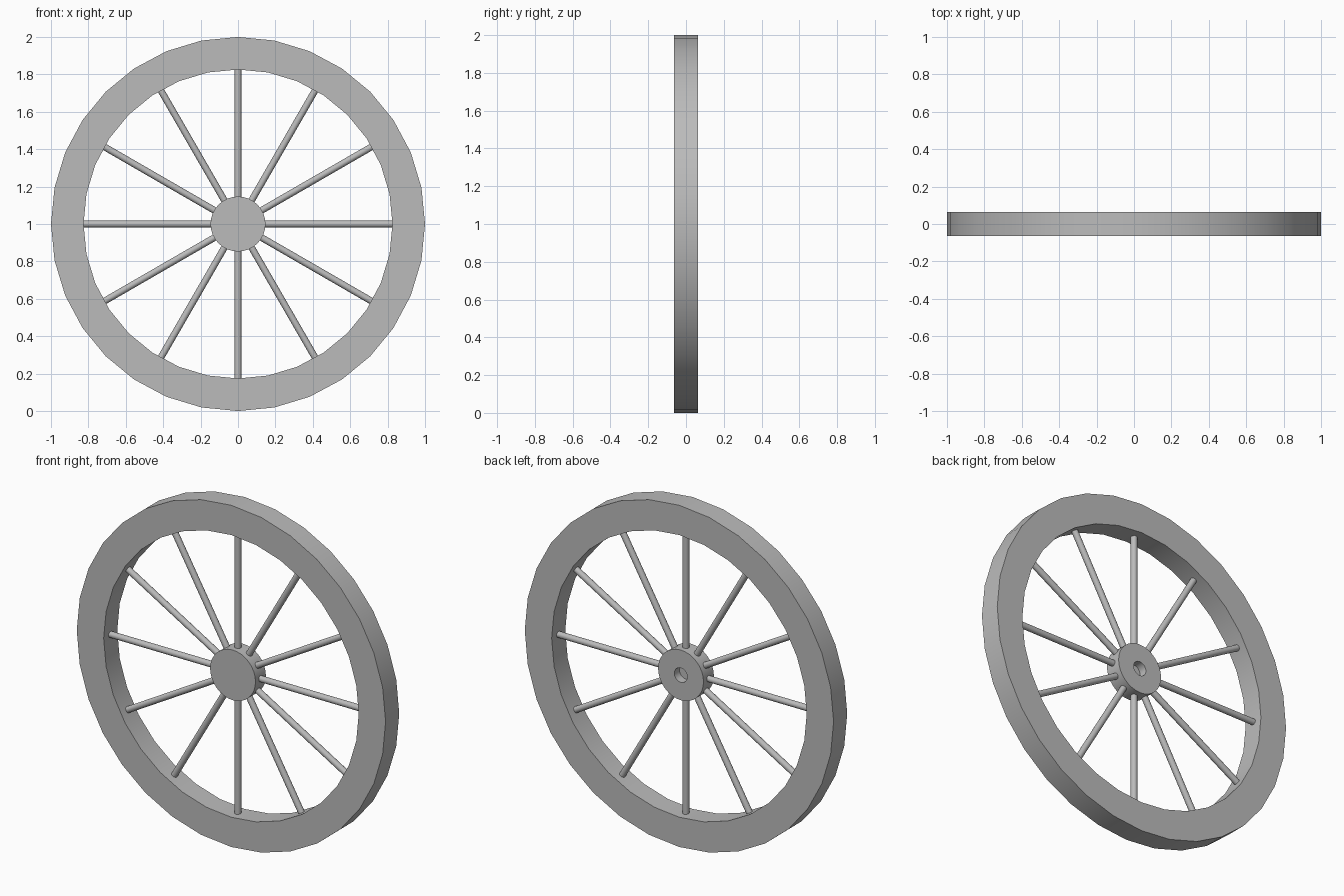
import bpy, bmesh, math
from mathutils import Matrix, Vector

cube = bpy.data.objects.get("Cube")
if cube:
    bpy.data.objects.remove(cube, do_unlink=True)

CENTRE = Vector((0, 0, 1))
RIM_IN, RIM_OUT, RIM_HALF = 0.826, 1.0, 0.063
HUB_R, HUB_HALF, BORE_R = 0.147, 0.048, 0.042
SPOKE_R, SPOKES, SIDES = 0.018, 12, 32

grey = bpy.data.materials.new("plain grey")
grey.use_nodes = True
colour = (0.5, 0.5, 0.5, 1)
grey.diffuse_color = colour
grey.node_tree.nodes["Principled BSDF"].inputs["Base Color"].default_value = colour


def finish(name, bm):
    """Turn a bmesh into a smooth-shaded grey object with sharp edges kept."""
    bmesh.ops.recalc_face_normals(bm, faces=bm.faces)
    mesh = bpy.data.meshes.new(name)
    bm.to_mesh(mesh)
    bm.free()
    mesh.materials.append(grey)
    obj = bpy.data.objects.new(name, mesh)
    obj.location = CENTRE
    bpy.context.collection.objects.link(obj)
    bpy.ops.object.select_all(action="DESELECT")
    obj.select_set(True)
    bpy.context.view_layer.objects.active = obj
    bpy.ops.object.shade_smooth_by_angle(angle=math.radians(35))
    return obj


def lathe(name, profile, closed):
    """Spin a (radius, y) profile round the axle."""
    bm = bmesh.new()
    verts = [bm.verts.new((0, y, r)) for r, y in profile]
    edges = [bm.edges.new(pair) for pair in zip(verts, verts[1:])]
    if closed:
        edges.append(bm.edges.new((verts[-1], verts[0])))
    bmesh.ops.spin(bm, geom=verts + edges, cent=(0, 0, 0), axis=(0, 1, 0),
                   angle=math.tau, steps=SIDES)
    bmesh.ops.remove_doubles(bm, verts=bm.verts, dist=0.0005)
    return finish(name, bm)


# Rim: flat-sided ring
lathe("rim", [(RIM_IN, -RIM_HALF), (RIM_OUT, -RIM_HALF),
              (RIM_OUT, RIM_HALF), (RIM_IN, RIM_HALF)], True)

# Hub: closed at the front, with a blind axle hole at the back
lathe("hub", [(0, -HUB_HALF), (HUB_R, -HUB_HALF), (HUB_R, HUB_HALF),
              (BORE_R, HUB_HALF), (BORE_R, 0), (0, 0)], False)

# Spokes: round rods from the hub to the rim
start, end = HUB_R - 0.01, RIM_IN + 0.004
for i in range(SPOKES):
    bm = bmesh.new()
    turn = Matrix.Rotation(math.tau * i / SPOKES, 4, "Y")
    shift = Matrix.Translation((0, 0, (start + end) / 2))
    bmesh.ops.create_cone(bm, cap_ends=True, segments=16, radius1=SPOKE_R,
                          radius2=SPOKE_R, depth=end - start, matrix=turn @ shift)
    finish(f"spoke_{i + 1}", bm)
